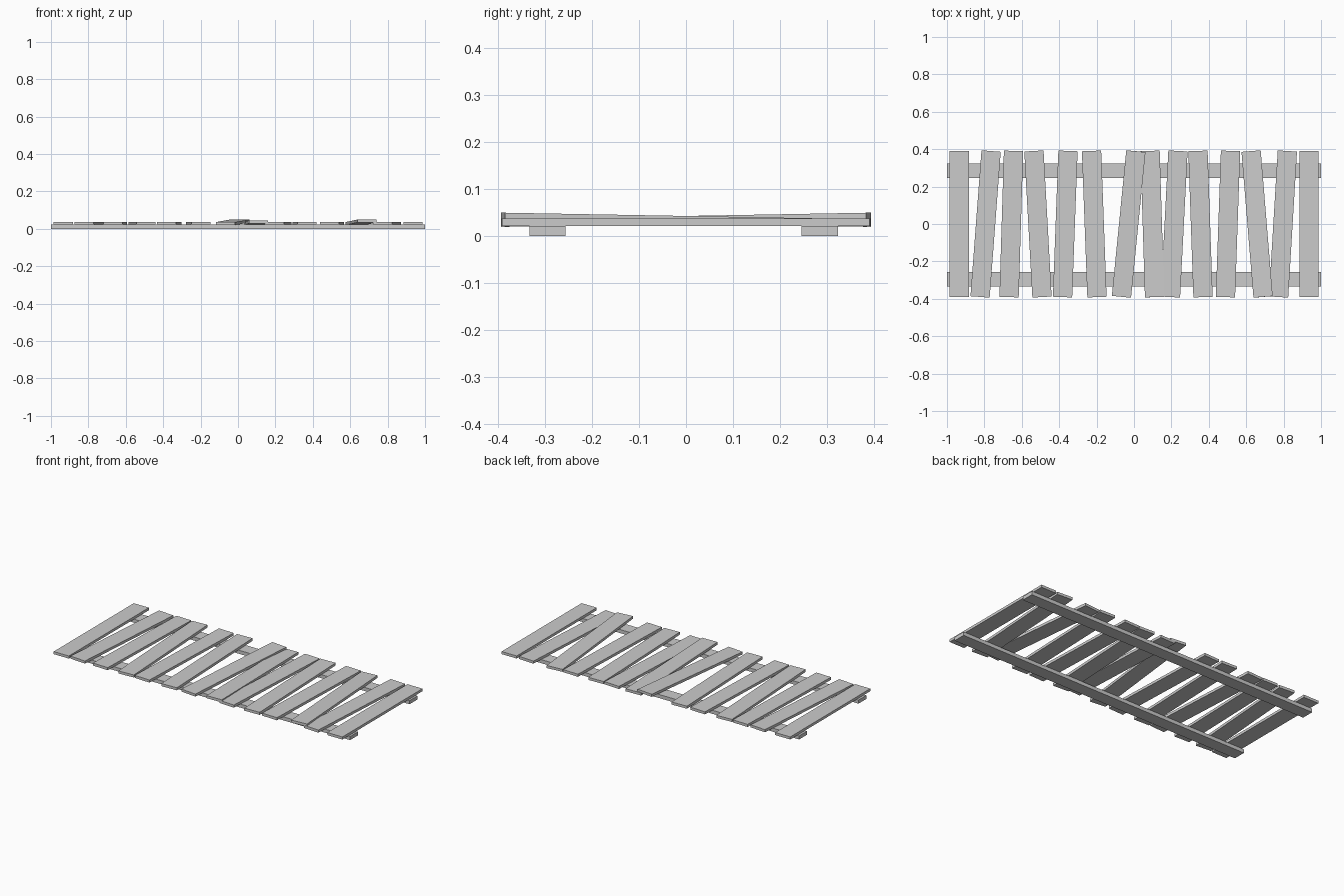
import bpy, math

def box(name, size, loc, rot=(0, 0, 0)):
    bpy.ops.mesh.primitive_cube_add(size=1, location=loc, rotation=rot)
    ob = bpy.context.object
    ob.name = name
    ob.scale = size
    return ob

RAIL_H, PLANK_T, PLANK_W, PLANK_L = 0.022, 0.016, 0.103, 0.782

# Two long rails under the planks
box("front_rail", (2.0, 0.077, RAIL_H), (0, -0.295, RAIL_H / 2))
box("back_rail", (2.0, 0.077, RAIL_H), (0, 0.285, RAIL_H / 2))

# Crooked planks: x at back end, x at front end, rise from front to back, lift of the centre
planks = [
    (-0.935, -0.935, 0, 0), (-0.764, -0.823, 0, 0), (-0.644, -0.668, 0, 0),
    (-0.535, -0.492, 0, 0), (-0.353, -0.382, 0, 0), (-0.227, -0.198, 0, 0),
    (0.010, -0.067, 0.014, 0.005), (0.086, 0.110, -0.010, 0.003),
    (0.235, 0.195, 0, 0), (0.342, 0.369, 0, 0), (0.516, 0.489, 0, 0),
    (0.626, 0.690, -0.014, 0.005), (0.820, 0.773, 0, 0), (0.936, 0.936, 0, 0),
]
for i, (xb, xf, rise, lift) in enumerate(planks, 1):
    yaw = -math.asin((xb - xf) / PLANK_L)
    pitch = math.asin(rise / PLANK_L)
    box(f"plank_{i:02d}", (PLANK_W, PLANK_L, PLANK_T),
        ((xb + xf) / 2, 0, RAIL_H + PLANK_T / 2 + lift), (pitch, 0, yaw))
